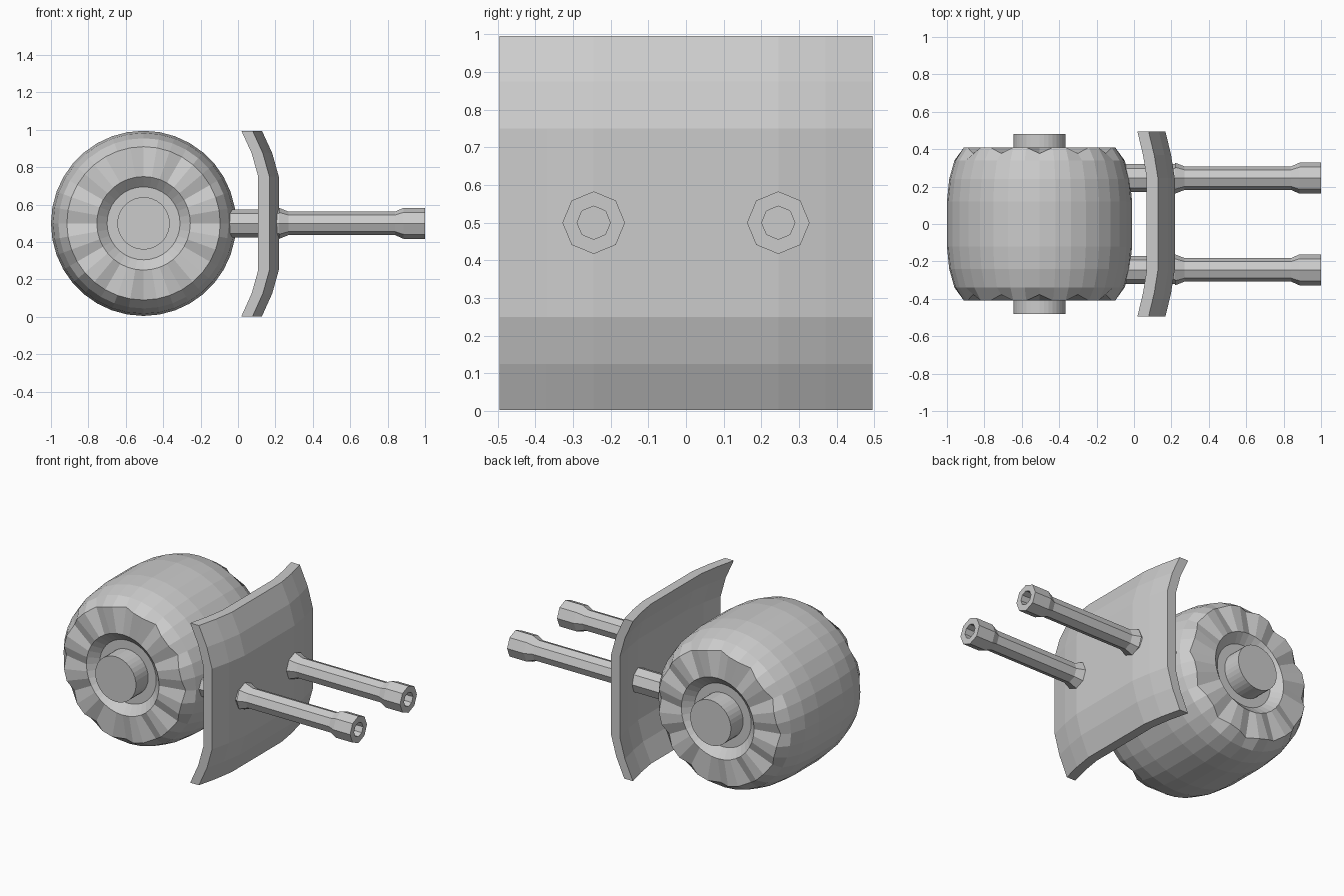
import bpy, bmesh
from math import sin, cos, pi, radians

if "Cube" in bpy.data.objects:
    bpy.data.objects.remove(bpy.data.objects["Cube"])

def make_object(name, bm):
    bmesh.ops.remove_doubles(bm, verts=bm.verts, dist=1e-5)
    bmesh.ops.recalc_face_normals(bm, faces=bm.faces)
    me = bpy.data.meshes.new(name)
    bm.to_mesh(me)
    bm.free()
    ob = bpy.data.objects.new(name, me)
    bpy.context.collection.objects.link(ob)
    return ob

def loft(name, rings):
    """Join equal-length rings of points with quads and cap both ends."""
    bm = bmesh.new()
    loops = [[bm.verts.new(p) for p in r] for r in rings]
    n = len(loops[0])
    for a, b in zip(loops, loops[1:]):
        for i in range(n):
            j = (i + 1) % n
            bm.faces.new((a[i], a[j], b[j], b[i]))
    bm.faces.new(loops[0])
    bm.faces.new(loops[-1])
    return make_object(name, bm)

CX, CZ = -0.505, 0.5

def drum_ring(r, y, n=36, notch=0.0):
    # every third point of the rim dips inward to form a groove
    side = 1 if y > 0 else -1
    pts = []
    for i in range(n):
        a = pi / 2 + 2 * pi * i / n
        d = notch if i % 3 == 0 else 0
        pts.append((CX + r * cos(a), y - side * d, CZ + r * sin(a)))
    return pts

# rounded drum with grooved end faces and recessed centres
half = [(0.195, 0.36, 0), (0.25, 0.41, 0), (0.41, 0.41, 0.033),
        (0.455, 0.34, 0), (0.483, 0.24, 0), (0.495, 0.12, 0)]
profile = half + [(r, -y, d) for r, y, d in reversed(half)]
loft("drum", [drum_ring(r, y, 36, d) for r, y, d in profile])

# axle through the drum
loft("axle", [drum_ring(0.14, 0.48), drum_ring(0.14, -0.48)])

# shield plate curved both ways
ys = [(-0.495, -0.05), (-0.37, -0.02), (-0.245, 0), (0.245, 0), (0.37, -0.02), (0.495, -0.05)]
zs = [(0.003, -0.09), (0.125, -0.035), (0.25, 0), (0.75, 0), (0.875, -0.035), (0.995, -0.09)]
bm = bmesh.new()
layers = [[[bm.verts.new((x0 + fy + fz, y, z)) for z, fz in zs] for y, fy in ys]
          for x0 in (0.158, 0.218)]
m = len(ys) - 1
for g in layers:
    for i in range(m):
        for j in range(m):
            bm.faces.new((g[i][j], g[i + 1][j], g[i + 1][j + 1], g[i][j + 1]))
b, f = layers
for k in range(m):
    for e in (0, m):
        bm.faces.new((b[k][e], b[k + 1][e], f[k + 1][e], f[k][e]))
        bm.faces.new((b[e][k], b[e][k + 1], f[e][k + 1], f[e][k]))
make_object("shield_plate", bm)

# two eight-sided barrels with flared, hollow muzzles
barrel = [(-0.15, 0.075), (0.218, 0.075), (0.219, 0.083), (0.27, 0.063), (0.84, 0.063),
          (0.885, 0.083), (1.0, 0.083), (1.0, 0.044), (0.88, 0.044)]
for side, y in (("left", -0.245), ("right", 0.245)):
    loft("barrel_" + side, [[(x, y + r * cos(i * pi / 4), 0.5 + r * sin(i * pi / 4))
                             for i in range(8)] for x, r in barrel])
